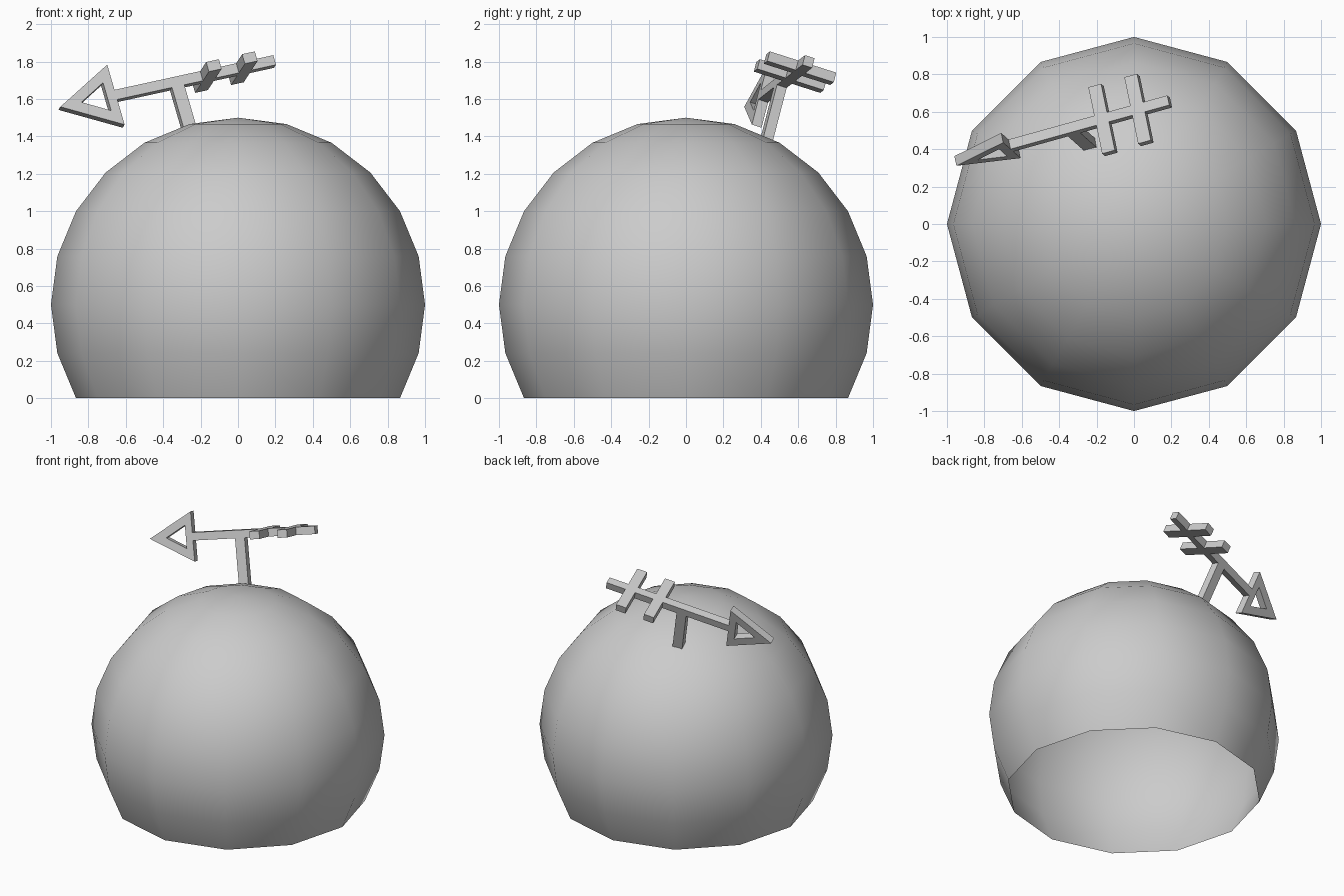
import bpy, bmesh
from mathutils import Matrix, Vector

if "Cube" in bpy.data.objects:
    bpy.data.objects.remove(bpy.data.objects["Cube"])

# Arrow frame: x along the shaft (tip to tail), y sideways, z up the post
tip = Vector((-0.955, 0.337, 1.55))
along = Vector((0.943, 0.262, 0.206)).normalized()
up = Vector((-0.27, 0.242, 0.932))
up = (up - along * up.dot(along)).normalized()
side = up.cross(along)
frame = Matrix.Translation(tip) @ Matrix((along, side, up)).transposed().to_4x4()
THICK = 0.055


def make_object(name, bm, matrix=None):
    bmesh.ops.recalc_face_normals(bm, faces=bm.faces[:])
    mesh = bpy.data.meshes.new(name)
    bm.to_mesh(mesh)
    bm.free()
    obj = bpy.data.objects.new(name, mesh)
    if matrix is not None:
        obj.matrix_world = matrix
    bpy.context.collection.objects.link(obj)
    return obj


def bar(name, lo, hi):
    bm = bmesh.new()
    lo, hi = Vector(lo), Vector(hi)
    bmesh.ops.create_cube(bm, size=1, matrix=Matrix.Translation((lo + hi) / 2)
                          @ Matrix.Diagonal((*(hi - lo), 1)))
    return make_object(name, bm, frame)


# Dome: low-poly smooth sphere, open at the ground
bm = bmesh.new()
bmesh.ops.create_uvsphere(bm, u_segments=12, v_segments=12, radius=1)
bmesh.ops.delete(bm, geom=[v for v in bm.verts if v.co.z < -0.51], context='VERTS')
bmesh.ops.translate(bm, verts=bm.verts[:], vec=(0, 0, 0.5))
for f in bm.faces:
    f.smooth = True
make_object("dome", bm)

# Shaft, post and tail bars
h = THICK / 2
bar("shaft", (0.27, -h, -h), (1.215, h, h))
bar("post", (0.625, -h, -0.375), (0.695, h, -h))
for i, t in enumerate((0.837, 1.041)):
    bar(f"tail_bar_{i + 1}", (t - 0.036, -0.19, -h), (t + 0.036, 0.19, h))

# Arrowhead: triangular frame with an open middle
outer = [(0, 0), (0.315, -0.172), (0.315, 0.172)]
inner = [(0.12, 0), (0.265, -0.08), (0.265, 0.08)]
bm = bmesh.new()
rings = [[bm.verts.new((x, y, z)) for x, z in tri]
         for tri, y in ((outer, -h), (outer, h), (inner, h), (inner, -h))]
for a, b in zip(rings, rings[1:] + rings[:1]):
    for i in range(3):
        j = (i + 1) % 3
        bm.faces.new((a[i], a[j], b[j], b[i]))
make_object("arrowhead", bm, frame)
